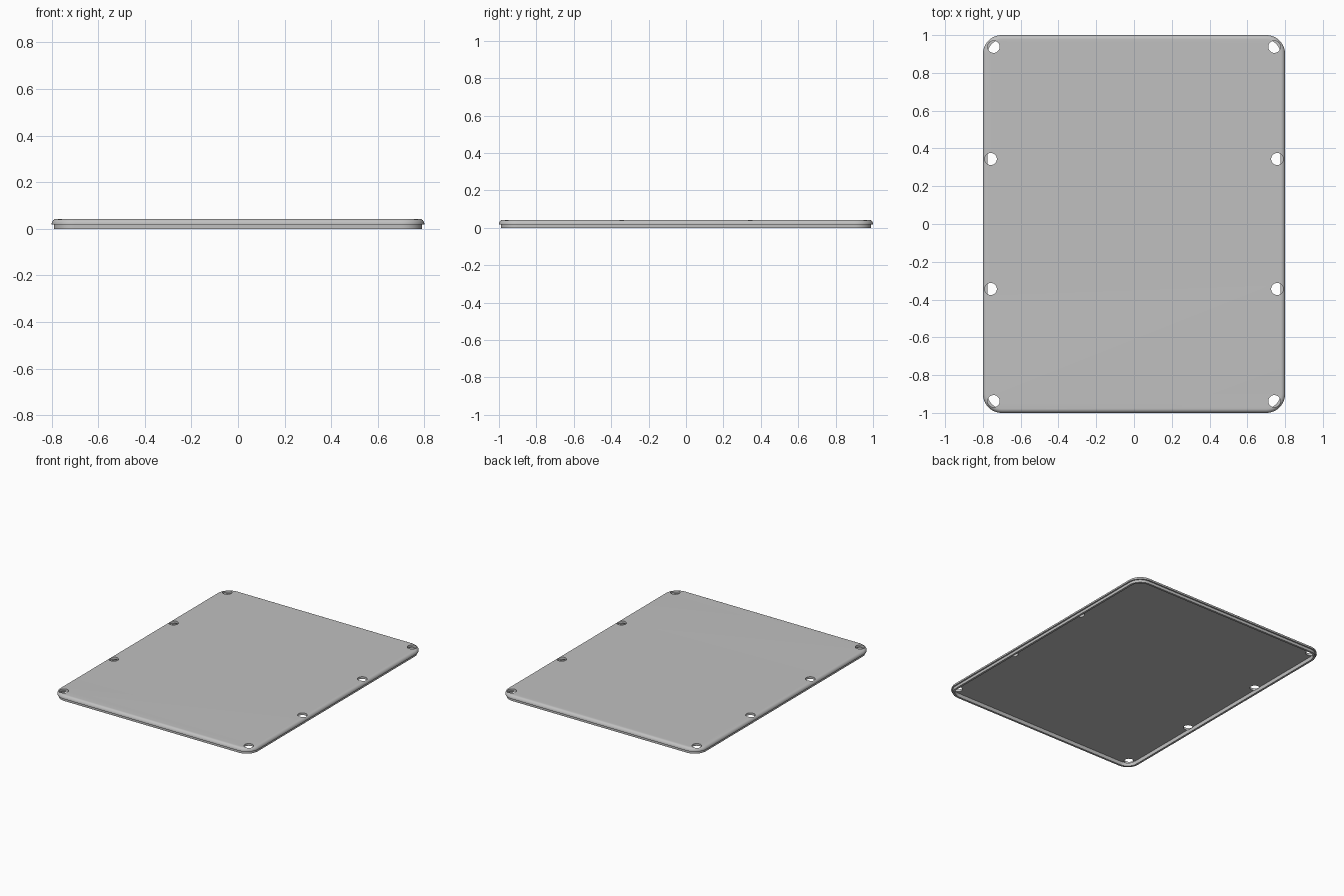
import bpy
import bmesh
from math import pi, sin, cos
from mathutils import Matrix

cube = bpy.data.objects.get("Cube")
if cube:
    bpy.data.objects.remove(cube, do_unlink=True)

HALF_X, HALF_Y, CORNER = 0.8, 1.0, 0.1
TOP, STEP, CEILING = 0.043, 0.019, 0.027
LIP_OUT, LIP_IN = 0.01, 0.025
FILLET = TOP - STEP - 0.002

grey = bpy.data.materials.new("plain grey")
grey.use_nodes = True
colour = (0.53, 0.53, 0.53, 1)
grey.diffuse_color = colour
grey.node_tree.nodes["Principled BSDF"].inputs["Base Color"].default_value = colour


def rounded_loop(bm, inset, z, steps=12):
    """Ring of vertices around a rounded rectangle."""
    ring = []
    centres = [(1, 1), (-1, 1), (-1, -1), (1, -1)]
    radius = CORNER - inset
    for quarter, (sx, sy) in enumerate(centres):
        for i in range(steps + 1):
            a = (quarter + i / steps) * pi / 2
            ring.append(bm.verts.new((sx * (HALF_X - CORNER) + radius * cos(a),
                                      sy * (HALF_Y - CORNER) + radius * sin(a), z)))
    return ring


def make_object(name, bm):
    bmesh.ops.recalc_face_normals(bm, faces=bm.faces)
    mesh = bpy.data.meshes.new(name)
    bm.to_mesh(mesh)
    bm.free()
    mesh.materials.append(grey)
    ob = bpy.data.objects.new(name, mesh)
    bpy.context.collection.objects.link(ob)
    return ob


# Lid section from the recessed ceiling, round the lip, up to the top fillet
section = [(LIP_IN, CEILING), (LIP_IN, 0), (LIP_OUT, 0), (LIP_OUT, STEP), (0, STEP)]
for i in range(9):
    a = i / 8 * pi / 2
    section.append((FILLET * (1 - cos(a)), TOP - FILLET * (1 - sin(a))))

bm = bmesh.new()
rings = [rounded_loop(bm, inset, z) for inset, z in section]
for low, high in zip(rings, rings[1:]):
    for i in range(len(low)):
        j = (i + 1) % len(low)
        bm.faces.new((low[i], low[j], high[j], high[i]))
bm.faces.new(rings[0])
bm.faces.new(rings[-1])
lid = make_object("lid", bm)

# Screw holes: four in the corners, two along each long side
bm = bmesh.new()
for sx in (-1, 1):
    for sy in (-1, 1):
        for x, y in ((0.743, 0.938), (0.758, 0.344)):
            bmesh.ops.create_cone(bm, cap_ends=True, segments=32, radius1=0.032,
                                  radius2=0.032, depth=0.06,
                                  matrix=Matrix.Translation((sx * x, sy * y, CEILING + 0.027)))
cutter = make_object("hole_cutter", bm)
cutter.hide_render = True

holes = lid.modifiers.new("screw holes", 'BOOLEAN')
holes.operation = 'DIFFERENCE'
holes.solver = 'EXACT'
holes.object = cutter
bpy.ops.object.select_all(action='DESELECT')
bpy.context.view_layer.objects.active = lid
lid.select_set(True)
bpy.ops.object.modifier_apply(modifier=holes.name)
bpy.data.objects.remove(cutter, do_unlink=True)
bpy.ops.object.shade_smooth_by_angle(angle=pi / 6)
